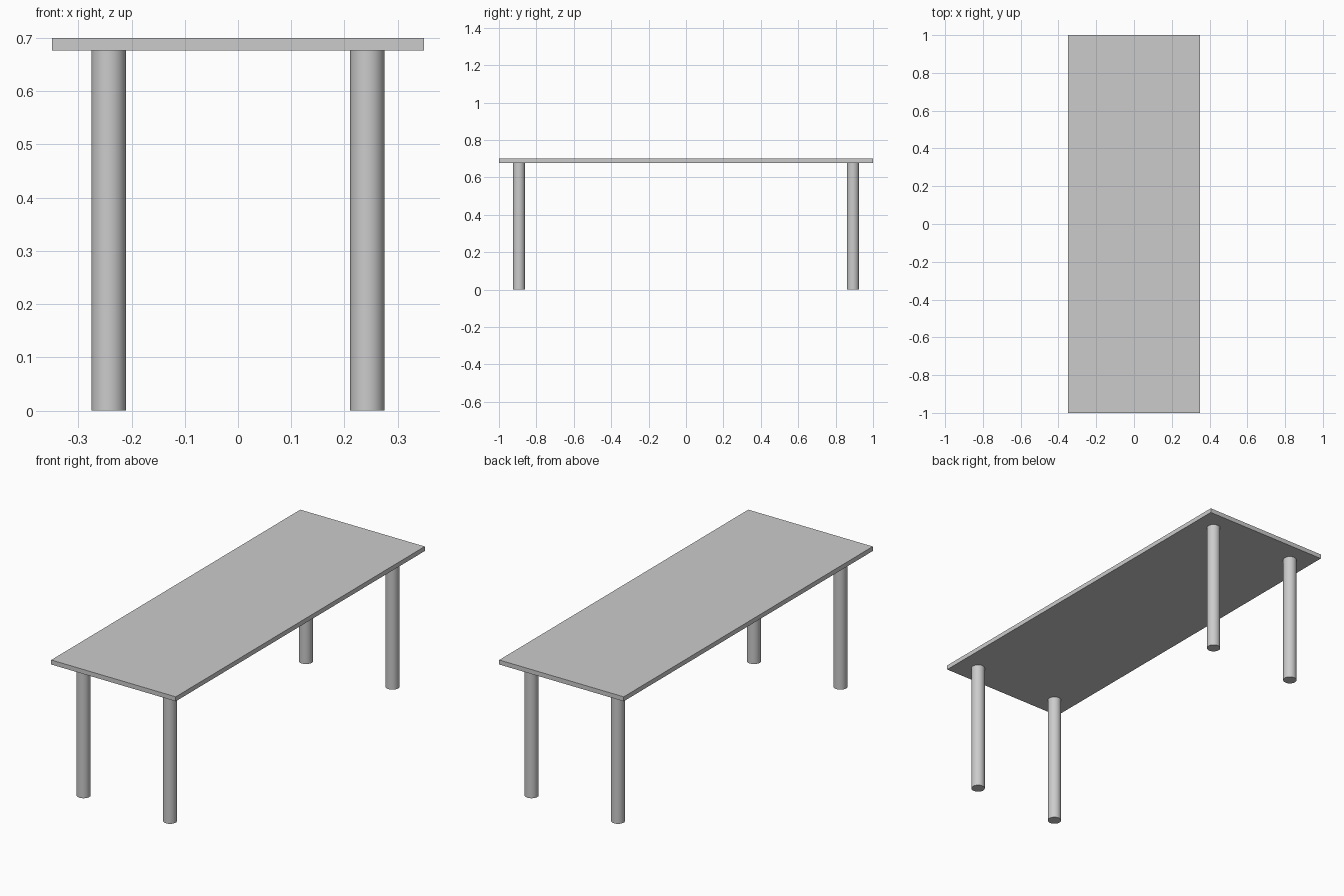
import bpy
import math

cube = bpy.data.objects.get("Cube")
if cube:
    bpy.data.objects.remove(cube, do_unlink=True)

TOP_Z, UNDERSIDE = 0.70, 0.677
LEG_X, LEG_Y, LEG_R = 0.243, 0.893, 0.0325

grey = bpy.data.materials.new("plain grey")
grey.use_nodes = True
colour = (0.6, 0.6, 0.6, 1)
grey.diffuse_color = colour
grey.node_tree.nodes["Principled BSDF"].inputs["Base Color"].default_value = colour

# Flat rectangular table top
bpy.ops.mesh.primitive_cube_add(size=1, location=(0, 0, (TOP_Z + UNDERSIDE) / 2))
top = bpy.context.object
top.name = "table_top"
top.scale = (0.70, 2, TOP_Z - UNDERSIDE)
bpy.ops.object.transform_apply(location=False, rotation=False, scale=True)
top.data.materials.append(grey)


# Four round legs
def add_leg(name, x, y):
    bpy.ops.mesh.primitive_cylinder_add(
        vertices=48, radius=LEG_R, depth=UNDERSIDE, location=(x, y, UNDERSIDE / 2))
    leg = bpy.context.object
    leg.name = name
    leg.data.materials.append(grey)
    bpy.ops.object.shade_smooth_by_angle(angle=math.radians(30))


for end, sy in (("front", -1), ("back", 1)):
    for side, sx in (("left", 1), ("right", -1)):
        add_leg(f"{end}_{side}_leg", sx * LEG_X, sy * LEG_Y)
